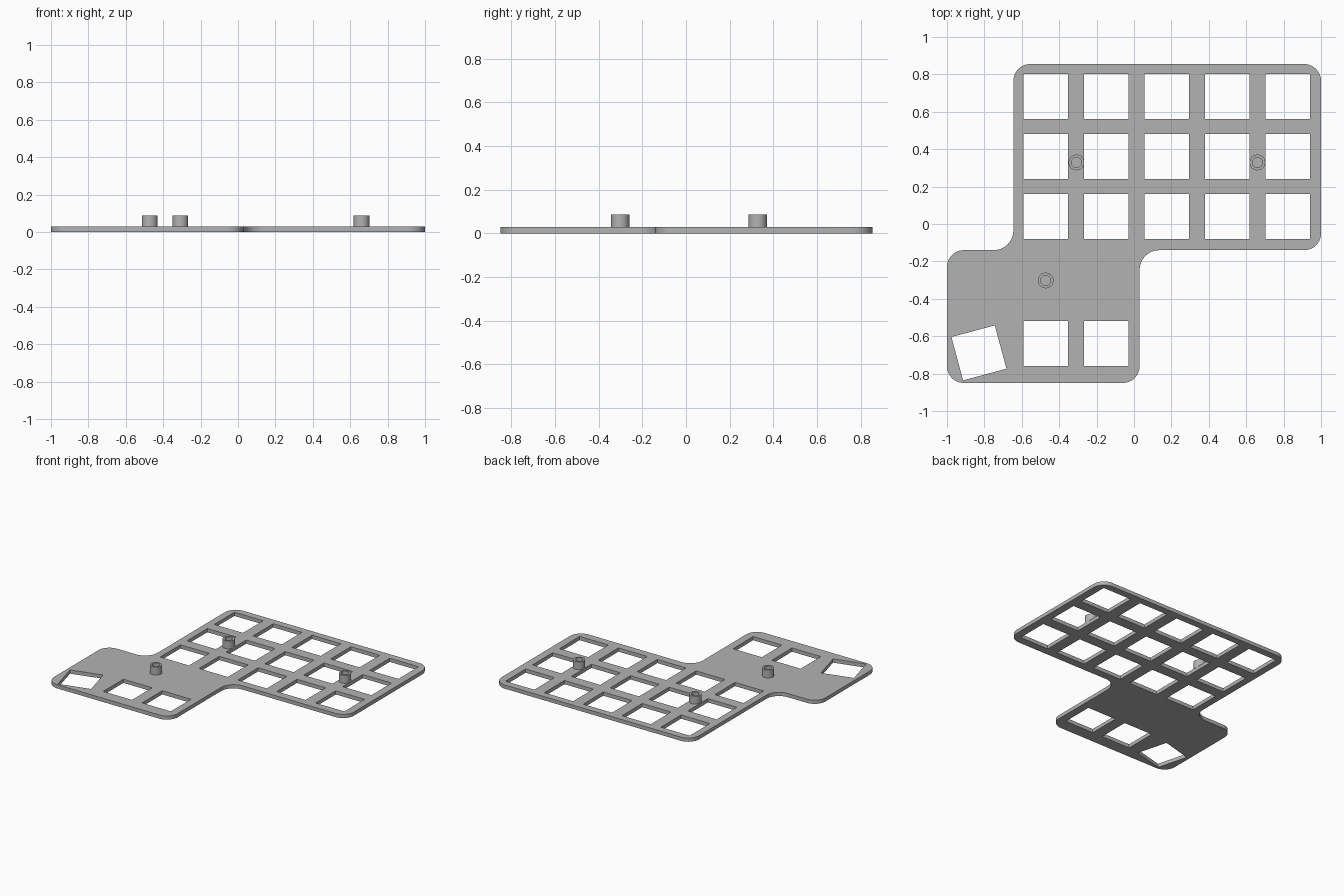
import bpy, bmesh
from math import radians, pi, tan
from mathutils import Vector, Matrix

cube = bpy.data.objects.get("Cube")
if cube:
    bpy.data.objects.remove(cube, do_unlink=True)

THICK, POST_TOP = 0.028, 0.087
PITCH, CUT = 0.3235, 0.24

grey = bpy.data.materials.new("plain_grey")
grey.use_nodes = True
COLOR = (0.45, 0.45, 0.45, 1)
grey.diffuse_color = COLOR
grey.node_tree.nodes["Principled BSDF"].inputs["Base Color"].default_value = COLOR


def rounded(corners, steps=10):
    """Round every (x, y, radius) corner of a right-angled outline."""
    pts = []
    for i, (x, y, r) in enumerate(corners):
        p = Vector((x, y))
        a = (Vector(corners[i - 1][:2]) - p).normalized()
        b = (Vector(corners[(i + 1) % len(corners)][:2]) - p).normalized()
        centre = p + (a + b) * r
        turn = (-b).angle_signed(-a)
        for k in range(steps + 1):
            arm = Matrix.Rotation(-turn * k / steps, 2) @ (-b * r)
            pts.append(centre + arm)
    return pts


def square(x, y, angle=0):
    """Corners of one switch cutout."""
    h = CUT / 2
    rot = Matrix.Rotation(radians(angle), 2)
    return [Vector((x, y)) + rot @ Vector(c) for c in ((-h, -h), (h, -h), (h, h), (-h, h))]


def finish(obj):
    obj.data.materials.clear()
    obj.data.materials.append(grey)
    bpy.ops.object.select_all(action='DESELECT')
    obj.select_set(True)
    bpy.context.view_layer.objects.active = obj
    bpy.ops.object.shade_smooth_by_angle(angle=radians(30))


# Plate outline and all its cutouts
OUT, IN = 0.09, 0.105
outline = rounded([(-1, -0.85, OUT), (0.03, -0.85, OUT), (0.03, -0.14, IN), (1, -0.14, OUT),
                   (1, 0.855, OUT), (-0.645, 0.855, OUT), (-0.645, -0.14, IN), (-1, -0.14, OUT)])
loops = [outline]
for col in range(5):
    for row in range(3):
        loops.append(square(-0.472 + PITCH * col, 0.04 + 0.321 * row))
for col in range(2):
    loops.append(square(-0.472 + PITCH * col, -0.638))
loops.append(square(-0.829, -0.689, 15))

# Plate body: filled flat curve with thickness
curve = bpy.data.curves.new("plate_outline", 'CURVE')
curve.dimensions = '2D'
curve.fill_mode = 'BOTH'
curve.extrude = THICK / 2
for pts in loops:
    spline = curve.splines.new('POLY')
    spline.points.add(len(pts) - 1)
    for point, p in zip(spline.points, pts):
        point.co = (p.x, p.y, THICK / 2, 1)
    spline.use_cyclic_u = True
source = bpy.data.objects.new("plate_source", curve)
bpy.context.collection.objects.link(source)
bpy.context.view_layer.update()
mesh = bpy.data.meshes.new_from_object(source.evaluated_get(bpy.context.evaluated_depsgraph_get()))
bpy.data.objects.remove(source)

bm = bmesh.new()
bm.from_mesh(mesh)
low = min(v.co.z for v in bm.verts)
bmesh.ops.translate(bm, verts=bm.verts, vec=(0, 0, -low))
bmesh.ops.remove_doubles(bm, verts=bm.verts, dist=0.0001)
bmesh.ops.recalc_face_normals(bm, faces=bm.faces)
bm.to_mesh(mesh)
bm.free()
plate = bpy.data.objects.new("switch_plate", mesh)
bpy.context.collection.objects.link(plate)
finish(plate)


# Hollow standoff posts on the plate
def post(name, x, y):
    bm = bmesh.new()
    profile = [(0.042, THICK), (0.042, POST_TOP), (0.027, POST_TOP), (0.027, THICK)]
    verts = [bm.verts.new((r, 0, z)) for r, z in profile]
    edges = [bm.edges.new(pair) for pair in zip(verts, verts[1:])]
    bmesh.ops.spin(bm, geom=verts + edges, axis=(0, 0, 1), cent=(0, 0, 0),
                   angle=2 * pi, steps=32)
    bmesh.ops.remove_doubles(bm, verts=bm.verts, dist=0.0001)
    bmesh.ops.recalc_face_normals(bm, faces=bm.faces)
    # the top ring must face upward
    ring = max(bm.faces, key=lambda f: f.calc_center_median().z)
    if ring.normal.z < 0:
        bmesh.ops.reverse_faces(bm, faces=bm.faces)
    mesh = bpy.data.meshes.new(name)
    bm.to_mesh(mesh)
    bm.free()
    obj = bpy.data.objects.new(name, mesh)
    obj.location = (x, y, 0)
    bpy.context.collection.objects.link(obj)
    finish(obj)


post("upper_right_post", -0.308, 0.329)
post("upper_left_post", 0.66, 0.329)
post("lower_post", -0.472, -0.302)
